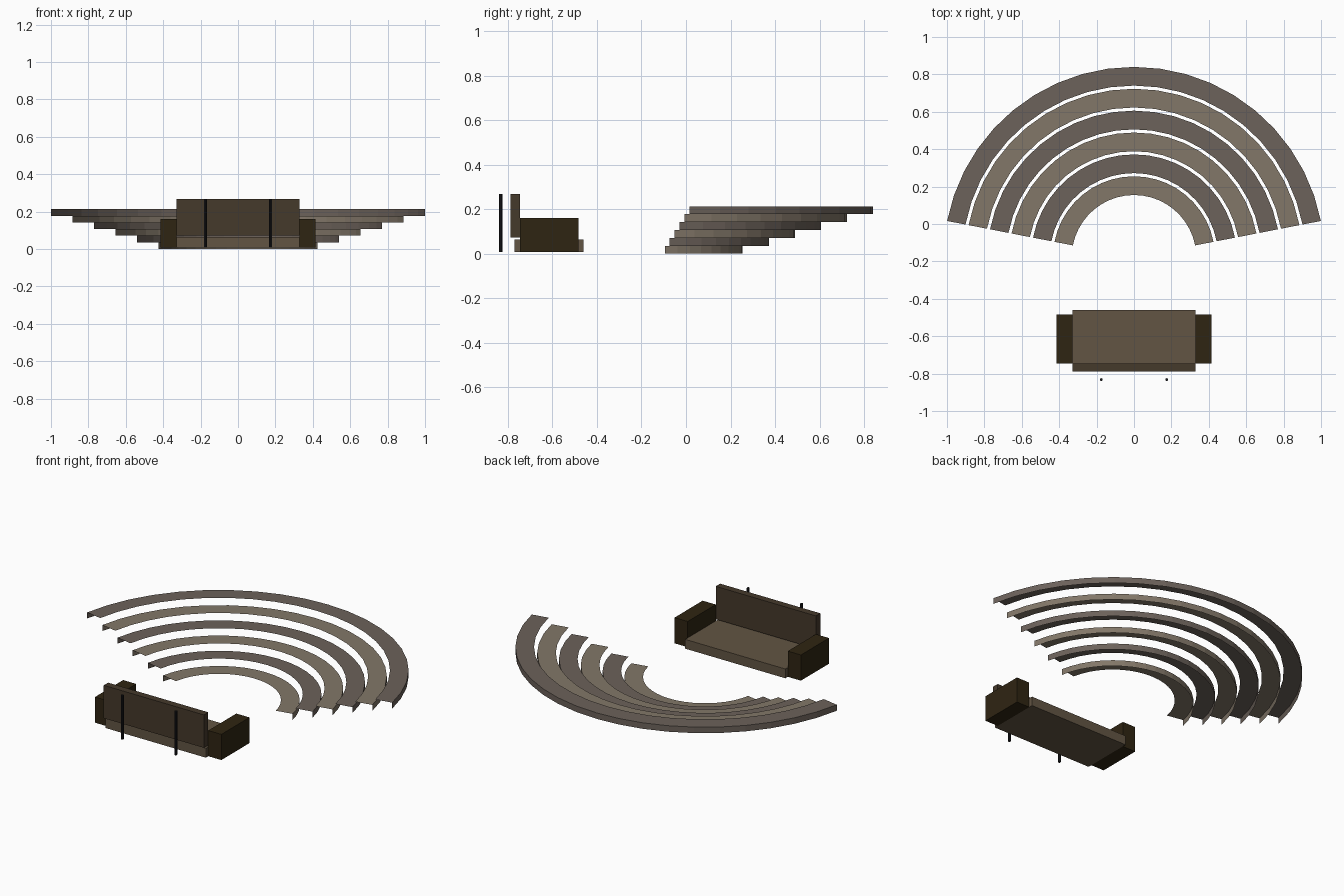
import bpy, bmesh
from math import sin, cos, radians

if "Cube" in bpy.data.objects:
    bpy.data.objects.remove(bpy.data.objects["Cube"])


def material(name, rgb):
    m = bpy.data.materials.new(name)
    m.diffuse_color = (*rgb, 1)
    m.use_nodes = True
    m.node_tree.nodes["Principled BSDF"].inputs["Base Color"].default_value = m.diffuse_color
    return m


def add_object(name, bm, mat):
    mesh = bpy.data.meshes.new(name)
    bm.to_mesh(mesh)
    bm.free()
    mesh.materials.append(mat)
    obj = bpy.data.objects.new(name, mesh)
    bpy.context.collection.objects.link(obj)
    return obj


def box(name, x, y, z, mat):
    bm = bmesh.new()
    bmesh.ops.create_cube(bm, size=1)
    for v in bm.verts:
        v.co = [(a + b) / 2 + c * (b - a) for (a, b), c in zip((x, y, z), v.co)]
    return add_object(name, bm, mat)


def arc_step(name, r0, r1, z0, z1, mat, cy=-0.178, start=11, segments=20):
    """Open L-shaped step: a flat tread and an outer riser."""
    bm = bmesh.new()
    rows = []
    for i in range(segments + 1):
        a = radians(start + (180 - 2 * start) * i / segments)
        rows.append([bm.verts.new((r * cos(a), cy + r * sin(a), z))
                     for r, z in ((r0, z1), (r1, z1), (r1, z0))])
    for p, q in zip(rows, rows[1:]):
        for k in range(2):
            bm.faces.new((p[k], p[k + 1], q[k + 1], q[k]))
    return add_object(name, bm, mat)


tan = material("tan_stone", (0.225, 0.185, 0.14))
grey = material("grey_stone", (0.15, 0.122, 0.103))
seat_mat = material("seat_brown", (0.122, 0.09, 0.056))
back_mat = material("back_brown", (0.06, 0.041, 0.024))
arm_mat = material("arm_brown", (0.028, 0.018, 0.006))
pole_mat = material("pole_black", (0.01, 0.01, 0.012))

# Stepped seating tiers, rising outward
STEP = 0.0355
for i in range(6):
    r = 0.333 + 0.117 * i
    arc_step(f"tier_{i + 1}", r, r + 0.1, STEP * i, STEP * (i + 1),
             grey if i % 2 else tan)

# Stage block: floor, rear wall, side wings
box("stage_floor", (-0.328, 0.328), (-0.77, -0.461), (0.008, 0.063), seat_mat)
box("rear_wall", (-0.328, 0.328), (-0.788, -0.747), (0.073, 0.268), back_mat)
for side, s in (("left", -1), ("right", 1)):
    box(f"{side}_wing", tuple(sorted((s * 0.328, s * 0.414))),
        (-0.747, -0.484), (0.008, 0.16), arm_mat)

    # Slim poles behind the rear wall
    bm = bmesh.new()
    bmesh.ops.create_cone(bm, cap_ends=True, segments=8, radius1=0.008,
                          radius2=0.008, depth=0.26)
    bmesh.ops.translate(bm, verts=bm.verts, vec=(s * 0.175, -0.832, 0.138))
    add_object(f"{side}_pole", bm, pole_mat)
